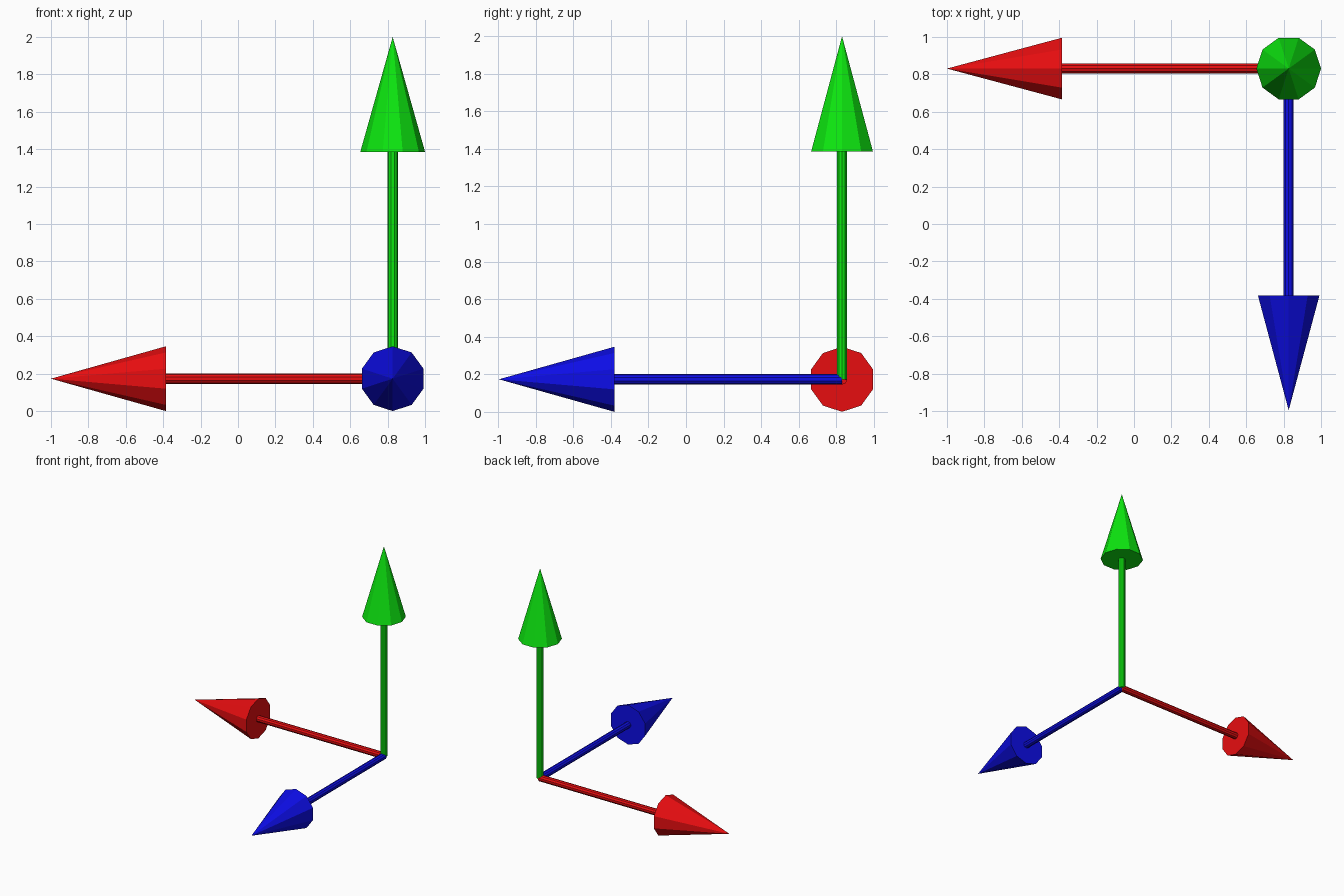
import bpy
import bmesh
from mathutils import Matrix, Vector

if "Cube" in bpy.data.objects:
    bpy.data.objects.remove(bpy.data.objects["Cube"])

SIDES = 10
ORIGIN = Vector((0.827, 0.831, 0.173))
LENGTH, HEAD_LENGTH = 1.827, 0.614
HEAD_RADIUS, SHAFT_RADIUS = 0.173, 0.028


def frame(direction, corner):
    """Local z runs along the arrow, local y points at a corner of the polygon."""
    z, y = Vector(direction), Vector(corner)
    rot = Matrix((y.cross(z), y, z)).transposed().to_4x4()
    return Matrix.Translation(ORIGIN) @ rot


def cone(name, matrix, start, end, r1, r2, mat):
    bm = bmesh.new()
    bmesh.ops.create_cone(bm, cap_ends=True, segments=SIDES, radius1=r1, radius2=r2,
                          depth=end - start,
                          matrix=Matrix.Translation((0, 0, (start + end) / 2)))
    bmesh.ops.remove_doubles(bm, verts=bm.verts, dist=1e-5)
    mesh = bpy.data.meshes.new(name)
    bm.to_mesh(mesh)
    bm.free()
    mesh.materials.append(mat)
    obj = bpy.data.objects.new(name, mesh)
    obj.matrix_world = matrix
    bpy.context.collection.objects.link(obj)


# Three axis arrows: name, direction, polygon corner direction, colour
ARROWS = [
    ("red", (-1, 0, 0), (0, 0, 1), (0.8, 0.004, 0.005, 1)),
    ("green", (0, 0, 1), (1, 0, 0), (0.004, 0.8, 0.005, 1)),
    ("blue", (0, -1, 0), (0, 0, 1), (0.004, 0.004, 0.8, 1)),
]

for name, direction, corner, colour in ARROWS:
    mat = bpy.data.materials.new(name)
    mat.diffuse_color = colour
    mat.use_nodes = True
    mat.node_tree.nodes["Principled BSDF"].inputs["Base Color"].default_value = mat.diffuse_color
    m = frame(direction, corner)
    # Thin shaft from the shared origin, then the arrow head
    neck = LENGTH - HEAD_LENGTH
    cone(name + "_arrow_shaft", m, 0, neck, SHAFT_RADIUS, SHAFT_RADIUS, mat)
    cone(name + "_arrow_head", m, neck, LENGTH, HEAD_RADIUS, 0, mat)
